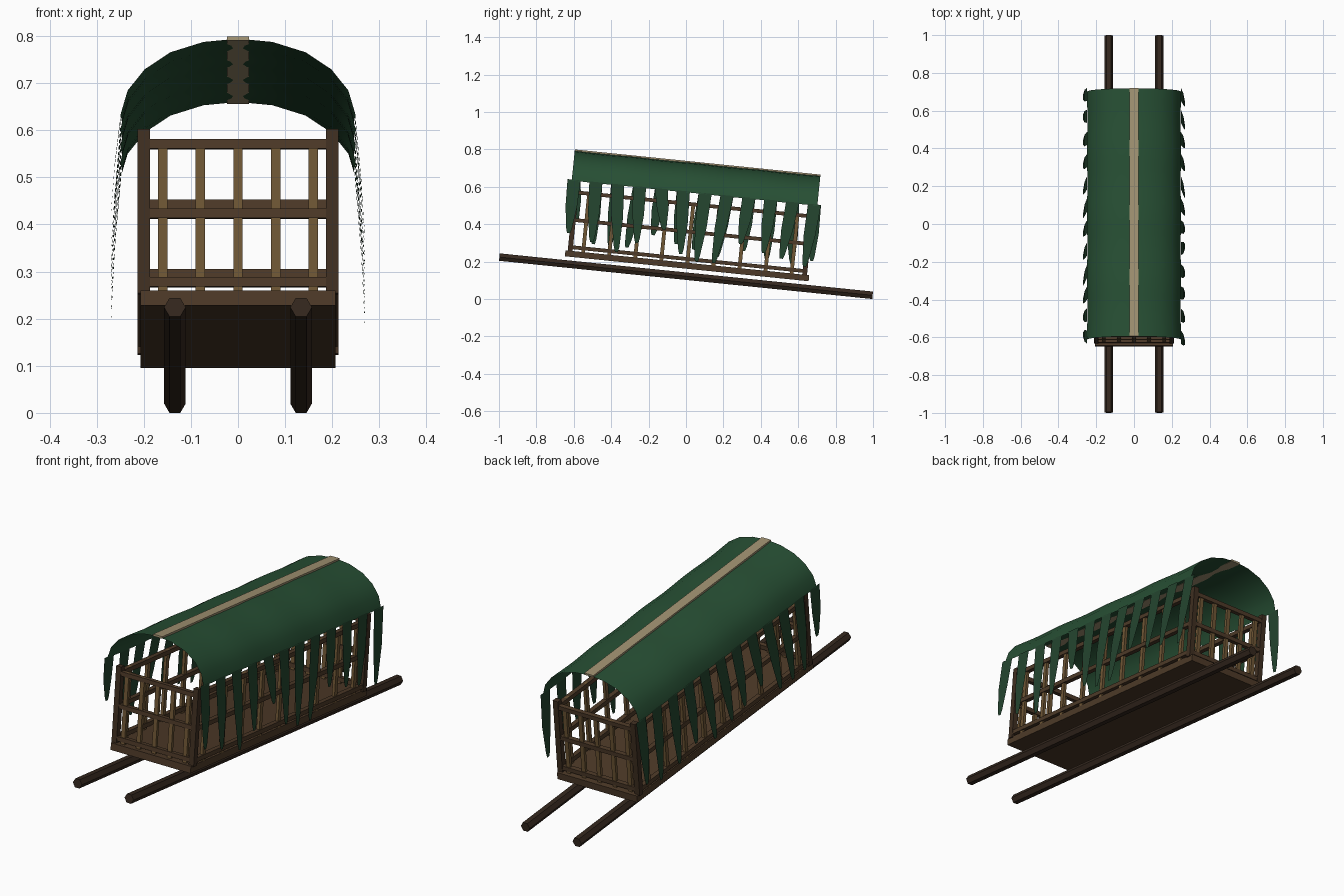
import bpy, bmesh, math
from mathutils import Matrix

if "Cube" in bpy.data.objects:
    bpy.data.objects.remove(bpy.data.objects["Cube"])

# The whole model leans nose-up: build level, then tilt about x
TILT = Matrix.Translation((0, 0, 0.122)) @ Matrix.Rotation(-0.102, 4, 'X')


def mat(name, rgb):
    m = bpy.data.materials.new(name)
    m.diffuse_color = (*rgb, 1)
    m.use_nodes = True
    m.node_tree.nodes["Principled BSDF"].inputs["Base Color"].default_value = m.diffuse_color
    return m


POLE = mat("dark_wood", (0.035, 0.021, 0.013))
WOOD = mat("brown_wood", (0.075, 0.042, 0.021))
FRAME = mat("frame_wood", (0.05, 0.028, 0.015))
SLAT = mat("light_wood", (0.16, 0.095, 0.036))
CLOTH = mat("green_cloth", (0.02, 0.078, 0.034))
RAG = mat("dark_green_cloth", (0.017, 0.058, 0.028))
TRIM = mat("beige_trim", (0.36, 0.29, 0.17))


def finish(name, bm, material, smooth=False):
    me = bpy.data.meshes.new(name)
    bm.to_mesh(me)
    bm.free()
    me.materials.append(material)
    for p in me.polygons:
        p.use_smooth = smooth
    ob = bpy.data.objects.new(name, me)
    bpy.context.collection.objects.link(ob)
    ob.matrix_world = TILT
    return ob


def boxes(name, items, material):
    """items: (centre, size) pairs joined in one object"""
    bm = bmesh.new()
    for c, s in items:
        bmesh.ops.create_cube(bm, size=1, matrix=Matrix.Translation(c) @ Matrix.Diagonal((*s, 1)))
    return finish(name, bm, material)


# Hexagonal carrying poles
for side, sx in (("left", -1), ("right", 1)):
    bm = bmesh.new()
    bmesh.ops.create_cone(bm, cap_ends=True, segments=6, radius1=0.023, radius2=0.023, depth=2.006,
                          matrix=Matrix.Translation((sx * 0.134, 0, 0)) @ Matrix.Rotation(math.pi / 2, 4, 'X')
                          @ Matrix.Rotation(math.pi / 2, 4, 'Z'))
    zs = [v.co.z for v in bm.verts]
    if max(zs) > 0.0215:  # keep a flat side on top
        bmesh.ops.rotate(bm, verts=bm.verts, cent=(sx * 0.134, 0, 0), matrix=Matrix.Rotation(math.pi / 6, 3, 'Y'))
    finish(side + "_pole", bm, POLE)

# Floor
boxes("floor", [((0, 0, 0.056), (0.414, 1.31, 0.032))], WOOD)

# Corner posts
X, Y = 0.2, 0.63
boxes("corner_posts", [((sx * X, sy * Y, 0.242), (0.026, 0.026, 0.35))
                       for sx in (-1, 1) for sy in (-1, 1)], FRAME)

# Three levels of rails around the cage
rails = []
for z in (0.092, 0.238, 0.386):
    for s in (-1, 1):
        rails.append(((0, s * Y, z), (0.4, 0.022, 0.02)))
        rails.append(((s * X, 0, z), (0.022, 1.26, 0.02)))
boxes("rails", rails, WOOD)

# Upright slats at the ends and sides
boxes("end_slats", [((0.08 * i, s * Y, 0.233), (0.02, 0.014, 0.326))
                    for i in range(-2, 3) for s in (-1, 1)], SLAT)
boxes("side_slats", [((s * X, 0.14 * i, 0.233), (0.014, 0.02, 0.326))
                     for i in range(-4, 5) for s in (-1, 1)], SLAT)

# Arched canopy with gentle ripples along its length
half = [(0.073, 0.6), (0.143, 0.578), (0.197, 0.542), (0.233, 0.497), (0.248, 0.446)]
arch = [(-x, z) for x, z in reversed(half)] + [(0, 0.607)] + half
bm = bmesh.new()
rows = []
N = 24
for i in range(N + 1):
    y = -0.66 + 1.32 * i / N
    k = 1 + 0.006 * math.cos(y * 2 * math.pi / 0.34)
    rows.append([bm.verts.new((x * k, y, 0.35 + (z - 0.35) * k)) for x, z in arch])
for a, b in zip(rows, rows[1:]):
    for j in range(len(arch) - 1):
        bm.faces.new((a[j], a[j + 1], b[j + 1], b[j]))
bmesh.ops.recalc_face_normals(bm, faces=bm.faces)
if sum(f.normal.z for f in bm.faces) < 0:
    bmesh.ops.reverse_faces(bm, faces=bm.faces)
finish("canopy", bm, CLOTH, True)

# Ridge strip
boxes("ridge_strip", [((0, 0, 0.609), (0.047, 1.32, 0.009))], TRIM)

# Ragged hanging strips: tip heights and sideways lean
tips = [0.165, 0.13, 0.09, 0.15, 0.235, 0.115, 0.085, 0.085, 0.2, 0.165, 0.145, 0.115]
lean = [0, 0.01, 0.03, 0.015, 0.035, 0.02, -0.01, -0.035, -0.02, -0.01, -0.03, -0.02]
for side, sx, shift in (("left", -1, 4), ("right", 1, 0)):
    bm = bmesh.new()
    for i in range(12):
        k = (i + shift) % 12
        y, top, tip = -0.648 + 0.1175 * i, 0.452, max(tips[k], 0.12 if sx < 0 else 0)
        prev = None
        for t, w in ((0, 0.035), (0.5, 0.031), (0.92, 0.015), (1, 0.008)):
            x = sx * (0.248 + 0.022 * t ** 0.7)
            yc, z = y + lean[k] * t, top + (tip - top) * t
            row = [bm.verts.new((x, yc - w, z)), bm.verts.new((x, yc + w, z))]
            if prev:
                f = (prev[0], row[0], row[1], prev[1])
                bm.faces.new(f if sx > 0 else f[::-1])
            prev = row
    finish(side + "_hanging_strips", bm, RAG)
